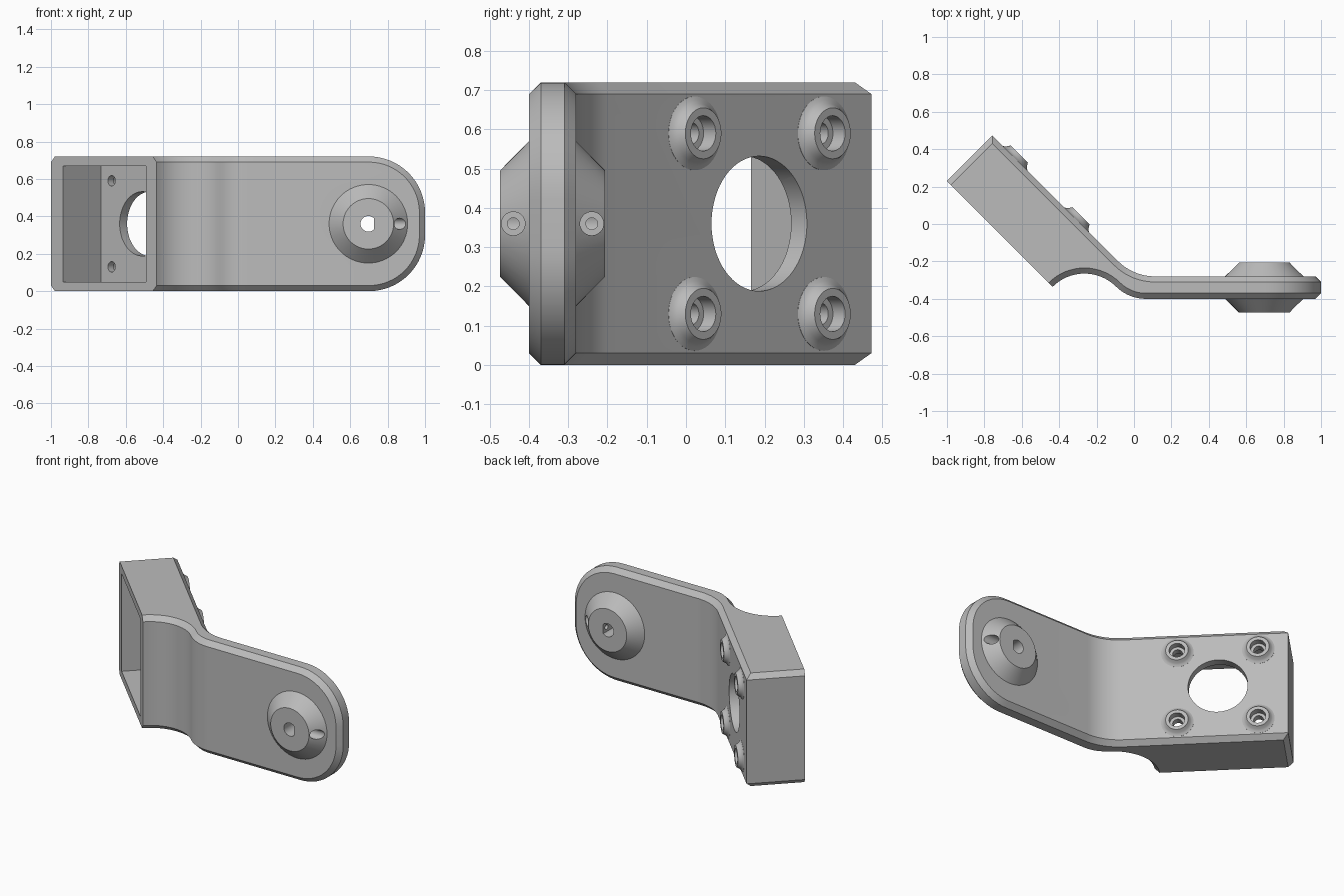
import bpy, bmesh, math
from mathutils import Vector, Matrix

cube = bpy.data.objects.get("Cube")
if cube:
    bpy.data.objects.remove(cube, do_unlink=True)

H = 0.72                                   # bracket height
MID = H / 2
NORMAL = Vector((1, 1, 0)).normalized()    # outward from the mounting plate
ALONG = Vector((1, -1, 0)).normalized()    # along the mounting plate
PIVOT = 0.697                              # x of the pivot bosses

grey = bpy.data.materials.new("plain_grey")
grey.use_nodes = True
grey.diffuse_color = (0.5, 0.5, 0.5, 1)
grey.node_tree.nodes["Principled BSDF"].inputs["Base Color"].default_value = (0.5, 0.5, 0.5, 1)


def make(name, bm):
    bmesh.ops.recalc_face_normals(bm, faces=bm.faces)
    mesh = bpy.data.meshes.new(name)
    bm.to_mesh(mesh)
    bm.free()
    mesh.materials.append(grey)
    obj = bpy.data.objects.new(name, mesh)
    bpy.context.collection.objects.link(obj)
    return obj


def arc(cx, cy, r, start, end, n=12):
    angles = [math.radians(start + (end - start) * i / n) for i in range(n + 1)]
    return [(cx + r * math.cos(a), cy + r * math.sin(a)) for a in angles]


def turned(name, profile, origin, axis, sides=48):
    """Solid of revolution from (radius, height) pairs along an axis."""
    bm = bmesh.new()
    rings = []
    for r, h in profile:
        rings.append([bm.verts.new((r * math.cos(math.tau * i / sides),
                                    r * math.sin(math.tau * i / sides), h)) for i in range(sides)])
    for a, b in zip(rings, rings[1:]):
        for i in range(sides):
            j = (i + 1) % sides
            bm.faces.new((a[i], a[j], b[j], b[i]))
    bm.faces.new(rings[0])
    bm.faces.new(rings[-1])
    turn = Vector(axis).to_track_quat('Z', 'Y').to_matrix().to_4x4()
    bm.transform(Matrix.Translation(origin) @ turn)
    return make(name, bm)


def combine(target, tool, operation):
    mod = target.modifiers.new(operation, 'BOOLEAN')
    mod.operation = operation
    mod.solver = 'EXACT'
    mod.object = tool
    bpy.context.view_layer.objects.active = target
    bpy.ops.object.modifier_apply(modifier=mod.name)
    bpy.data.objects.remove(tool, do_unlink=True)


# Bracket body: bent plan outline, extruded upward
outline = [(-0.7575, 0.4725), (-1, 0.23)]
outline += arc(-0.265, -0.505, 0.24, 135, 45, 16)
outline += arc(0.062, -0.178, 0.222, 225, 270)[1:]
outline += [(1, -0.40), (1, -0.28)]
outline += arc(0.112, 0, 0.28, 270, 225)
bm = bmesh.new()
base = bm.faces.new([bm.verts.new((x, y, 0)) for x, y in outline])
lifted = bmesh.ops.extrude_face_region(bm, geom=[base])["geom"]
bmesh.ops.translate(bm, vec=(0, 0, H), verts=[g for g in lifted if isinstance(g, bmesh.types.BMVert)])
bmesh.ops.recalc_face_normals(bm, faces=bm.faces)

# Rounded end of the arm
corners = [e for e in bm.edges if all(v.co.x > 0.99 for v in e.verts)
           and abs(e.verts[0].co.z - e.verts[1].co.z) < 0.01]
bmesh.ops.bevel(bm, geom=corners, offset=0.3, segments=16, profile=0.5,
                affect='EDGES', clamp_overlap=False)
bmesh.ops.recalc_face_normals(bm, faces=bm.faces)


def chamfered(e):
    a, b = (v.co for v in e.verts)
    if len(e.link_faces) != 2 or e.calc_face_angle() < math.radians(40):
        return False
    upright = abs(a.z - b.z) > 0.5 and a.x < 0
    open_front = all(abs(p.x + p.y + 0.77) < 0.002 for p in (a, b))
    return not upright and not open_front


bmesh.ops.bevel(bm, geom=[e for e in bm.edges if chamfered(e)], offset=0.03, segments=1,
                affect='EDGES', clamp_overlap=False)
bracket = make("angled_bracket", bm)

# Conical pivot bosses on both sides of the arm
for side, face in ((-1, -0.40), (1, -0.28)):
    boss = turned("pivot_boss", [(0.21, -0.03), (0.21, 0), (0.135, 0.074)],
                  (PIVOT, face, MID), (0, side, 0), 64)
    combine(bracket, boss, 'UNION')

# Raised, flared screw seats on the mounting plate
centre = Vector((-0.4713, 0.1863, MID))
seats = [centre + ALONG * (0.233 * i) + Vector((0, 0, 0.23 * j)) for i in (-1, 1) for j in (-1, 1)]
for p in seats:
    seat = turned("screw_seat", [(0.094, -0.02), (0.094, 0.001), (0.084, 0.006),
                                 (0.076, 0.014), (0.065, 0.032)], p, NORMAL)
    combine(bracket, seat, 'UNION')

# Hollow behind the mounting plate
bm = bmesh.new()
bmesh.ops.create_cube(bm, size=1)
lo, hi = Vector((-0.778, -0.69, 0.05)), Vector((-0.152, -0.258, 0.67))
bm.transform(Matrix.Rotation(math.radians(-45), 4, 'Z') @ Matrix.Translation((lo + hi) / 2)
             @ Matrix.Diagonal((*(hi - lo), 1)))
combine(bracket, make("pocket_cutter", bm), 'DIFFERENCE')

# Large opening and counterbored screw holes
combine(bracket, turned("opening_cutter", [(0.172, -0.1), (0.172, 0.05)], centre, NORMAL, 64),
        'DIFFERENCE')
for p in seats:
    hole = turned("screw_cutter", [(0.028, -0.1), (0.028, -0.012), (0.045, -0.012), (0.045, 0.06)],
                  p, NORMAL, 32)
    combine(bracket, hole, 'DIFFERENCE')

# D-shaped shaft hole through the pivot
shaft = turned("shaft_cutter", [(0.042, -0.3), (0.042, 0.3)], (PIVOT, -0.34, MID), (0, 1, 0), 32)
for v in shaft.data.vertices:
    v.co.x = min(v.co.x, PIVOT + 0.031)
combine(bracket, shaft, 'DIFFERENCE')

# Set screw holes from the end of the arm into each boss
for y in (-0.44, -0.24):
    hole = turned("set_screw_cutter", [(0.015, 0), (0.015, 0.1), (0.03, 0.1), (0.03, 0.25)],
                  (PIVOT, y, MID), (1, 0, 0), 32)
    combine(bracket, hole, 'DIFFERENCE')

# Smooth shading with sharp edges kept
bpy.ops.object.select_all(action='DESELECT')
bracket.select_set(True)
bpy.context.view_layer.objects.active = bracket
bpy.ops.object.shade_smooth_by_angle(angle=math.radians(28))
